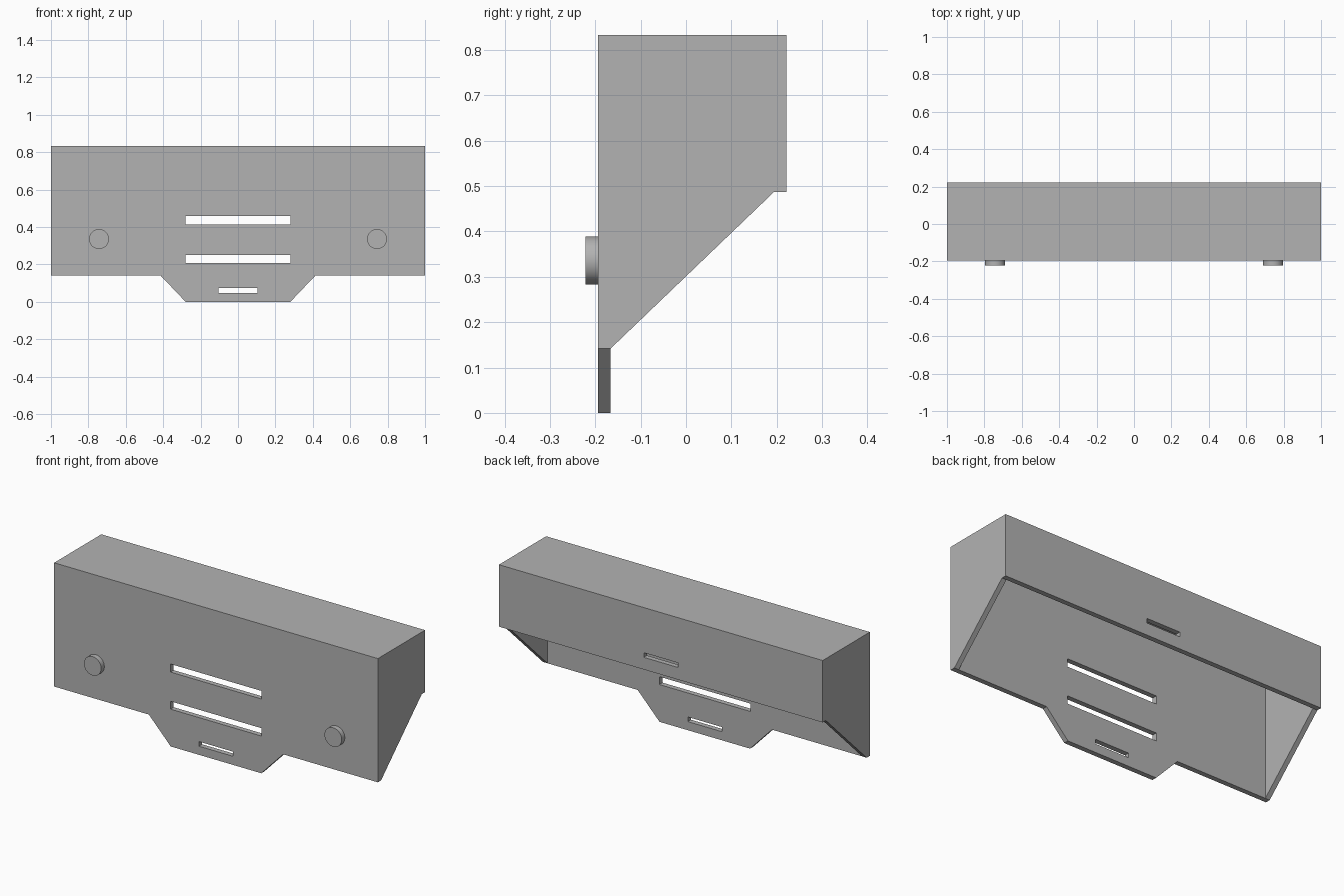
import bpy, bmesh
from mathutils import Vector

if "Cube" in bpy.data.objects:
    bpy.data.objects.remove(bpy.data.objects["Cube"], do_unlink=True)

grey = bpy.data.materials.new("mid grey")
grey.use_nodes = True
colour = (0.45, 0.45, 0.45, 1)
grey.diffuse_color = colour
grey.node_tree.nodes["Principled BSDF"].inputs["Base Color"].default_value = colour

WALL = 0.028
FRONT, BACK = -0.194, 0.222
TOP, SKIRT, BACK_LOW = 0.833, 0.142, 0.487


def prism(name, outline, along):
    """Extrude a closed outline of 3D points along a vector."""
    bm = bmesh.new()
    face = bm.faces.new([bm.verts.new(p) for p in outline])
    side = bmesh.ops.extrude_face_region(bm, geom=[face])
    moved = [v for v in side["geom"] if isinstance(v, bmesh.types.BMVert)]
    bmesh.ops.translate(bm, verts=moved, vec=Vector(along))
    bmesh.ops.recalc_face_normals(bm, faces=bm.faces)
    mesh = bpy.data.meshes.new(name)
    bm.to_mesh(mesh)
    bm.free()
    mesh.materials.append(grey)
    obj = bpy.data.objects.new(name, mesh)
    bpy.context.collection.objects.link(obj)
    return obj


def box(name, x0, x1, y0, y1, z0, z1):
    return prism(name, [(x0, y0, z0), (x1, y0, z0), (x1, y0, z1), (x0, y0, z1)],
                 (0, y1 - y0, 0))


def cut(target, cutter):
    """Subtract the cutter from the target and discard it."""
    mod = target.modifiers.new("cut", "BOOLEAN")
    mod.operation, mod.solver, mod.object = "DIFFERENCE", "EXACT", cutter
    bpy.context.view_layer.objects.active = target
    bpy.ops.object.modifier_apply(modifier=mod.name)
    bpy.data.objects.remove(cutter, do_unlink=True)


# Housing: side profile with slanted lower edge, front wall reaching the ground
inner_front, inner_back = FRONT + WALL, BACK - WALL
profile = [(FRONT, 0), (inner_front, 0), (inner_front, SKIRT),
           (inner_back, BACK_LOW), (BACK, BACK_LOW), (BACK, TOP), (FRONT, TOP)]
housing = prism("housing", [(-1, y, z) for y, z in profile], (2, 0, 0))

# Hollow interior, open below
cut(housing, box("cavity", WALL - 1, 1 - WALL, inner_front, inner_back, -0.1, TOP - WALL))

# Trim the lower corners of the front wall to leave a tapered tab
for s in (-1, 1):
    corner = [(0.232, -0.05), (1.1, -0.05), (1.1, SKIRT), (0.415, SKIRT)]
    cut(housing, prism("corner", [(s * x, FRONT - 0.1, z) for x, z in corner], (0, 0.2, 0)))

# Slots: half width, bottom, top, wall position
for half, low, high, wall in ((0.281, 0.415, 0.46, FRONT), (0.281, 0.208, 0.252, FRONT),
                              (0.105, 0.048, 0.074, FRONT), (0.105, 0.555, 0.581, BACK)):
    cut(housing, box("slot", -half, half, wall - 0.1, wall + 0.1, low, high))

# Round buttons on the front
for side, s in (("right", -1), ("left", 1)):
    bpy.ops.mesh.primitive_cylinder_add(
        vertices=48, radius=0.053, depth=WALL,
        location=(s * 0.743, FRONT - WALL / 2, 0.336), rotation=(1.5708, 0, 0))
    button = bpy.context.object
    button.name = side + "_button"
    button.data.materials.append(grey)
    bpy.ops.object.shade_smooth_by_angle()
